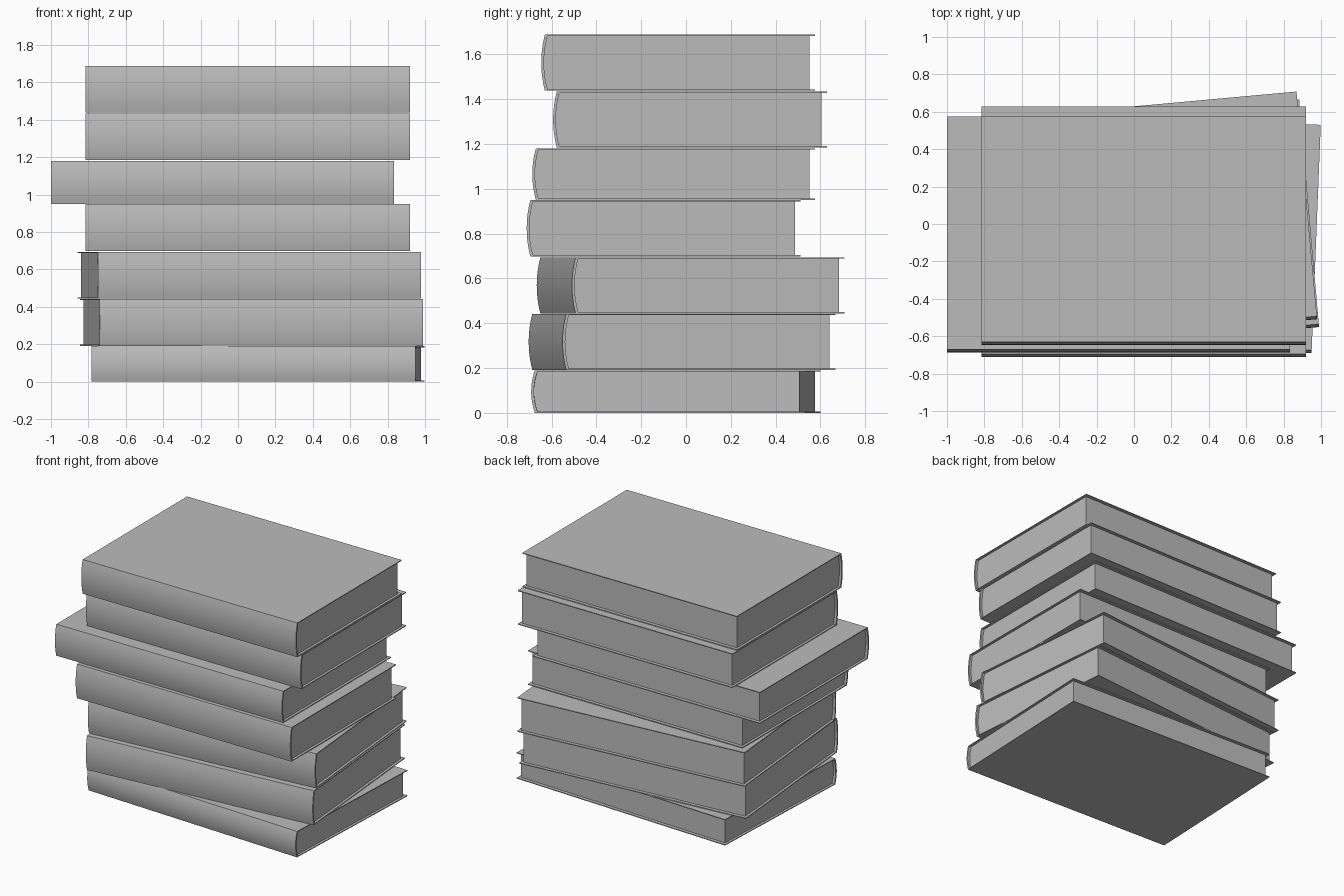
import bpy, bmesh
from math import radians
from mathutils import Matrix

cube = bpy.data.objects.get("Cube")
if cube:
    bpy.data.objects.remove(cube, do_unlink=True)

# Single grey for covers and pages
grey = bpy.data.materials.new("grey")
grey.use_nodes = True
colour = (0.5, 0.5, 0.5, 1)
grey.diffuse_color = colour
grey.node_tree.nodes["Principled BSDF"].inputs["Base Color"].default_value = colour

COVER = 0.006      # board thickness
SPINE = 0.012      # spine thickness
BULGE = 0.016      # how far the spine rounds outward
OVERHANG = 0.024   # cover past the pages at the back
END_INSET = 0.018  # cover past the pages at each end
STEPS = 10


def spine_arc(y, low, high):
    """Rounded spine, from the top edge down to the bottom edge."""
    points = []
    for i in range(STEPS + 1):
        t = i / STEPS
        points.append((y - BULGE * 4 * t * (1 - t), high + (low - high) * t))
    return points


def extrude_profile(name, profile, x0, x1, place):
    """Sweep a closed (y, z) profile along x."""
    bm = bmesh.new()
    face = bm.faces.new([bm.verts.new((x0, y, z)) for y, z in profile])
    swept = bmesh.ops.extrude_face_region(bm, geom=[face])
    moved = [v for v in swept["geom"] if isinstance(v, bmesh.types.BMVert)]
    bmesh.ops.translate(bm, verts=moved, vec=(x1 - x0, 0, 0))
    bmesh.ops.recalc_face_normals(bm, faces=bm.faces)
    bm.transform(place)
    mesh = bpy.data.meshes.new(name)
    bm.to_mesh(mesh)
    bm.free()
    mesh.materials.append(grey)
    obj = bpy.data.objects.new(name, mesh)
    bpy.context.collection.objects.link(obj)
    bpy.ops.object.select_all(action="DESELECT")
    obj.select_set(True)
    bpy.context.view_layer.objects.active = obj
    bpy.ops.object.shade_smooth_by_angle(angle=radians(25))


def book(number, x, y, z, height, turn=0, length=1.735, depth=1.206):
    """Book placed by its front right bottom corner, spine to the front."""
    place = Matrix.Translation((x, y, z)) @ Matrix.Rotation(radians(turn), 4, "Z")
    inner = spine_arc(SPINE, COVER, height - COVER)
    # C-shaped hard cover
    cover = [(depth, height)] + spine_arc(0, 0, height) + [(depth, 0), (depth, COVER)]
    cover += inner[::-1] + [(depth, height - COVER)]
    extrude_profile(f"book_{number}_cover", cover, -length, 0, place)
    # Page block filling the cover
    back = depth - OVERHANG
    pages = [(back, height - COVER)] + inner + [(back, COVER)]
    extrude_profile(f"book_{number}_pages", pages, END_INSET - length, -END_INSET, place)


# Stack from the bottom up
book(1, 0.95, -0.675, 0, 0.19, turn=-2.3)
book(2, 0.988, -0.535, 0.192, 0.25, turn=5)
book(3, 0.978, -0.493, 0.444, 0.25, turn=5.2)
book(4, 0.92, -0.695, 0.699, 0.25)
book(5, 0.835, -0.67, 0.951, 0.23, length=1.835, depth=1.245)
book(6, 0.92, -0.577, 1.184, 0.25)
book(7, 0.92, -0.63, 1.438, 0.25)
